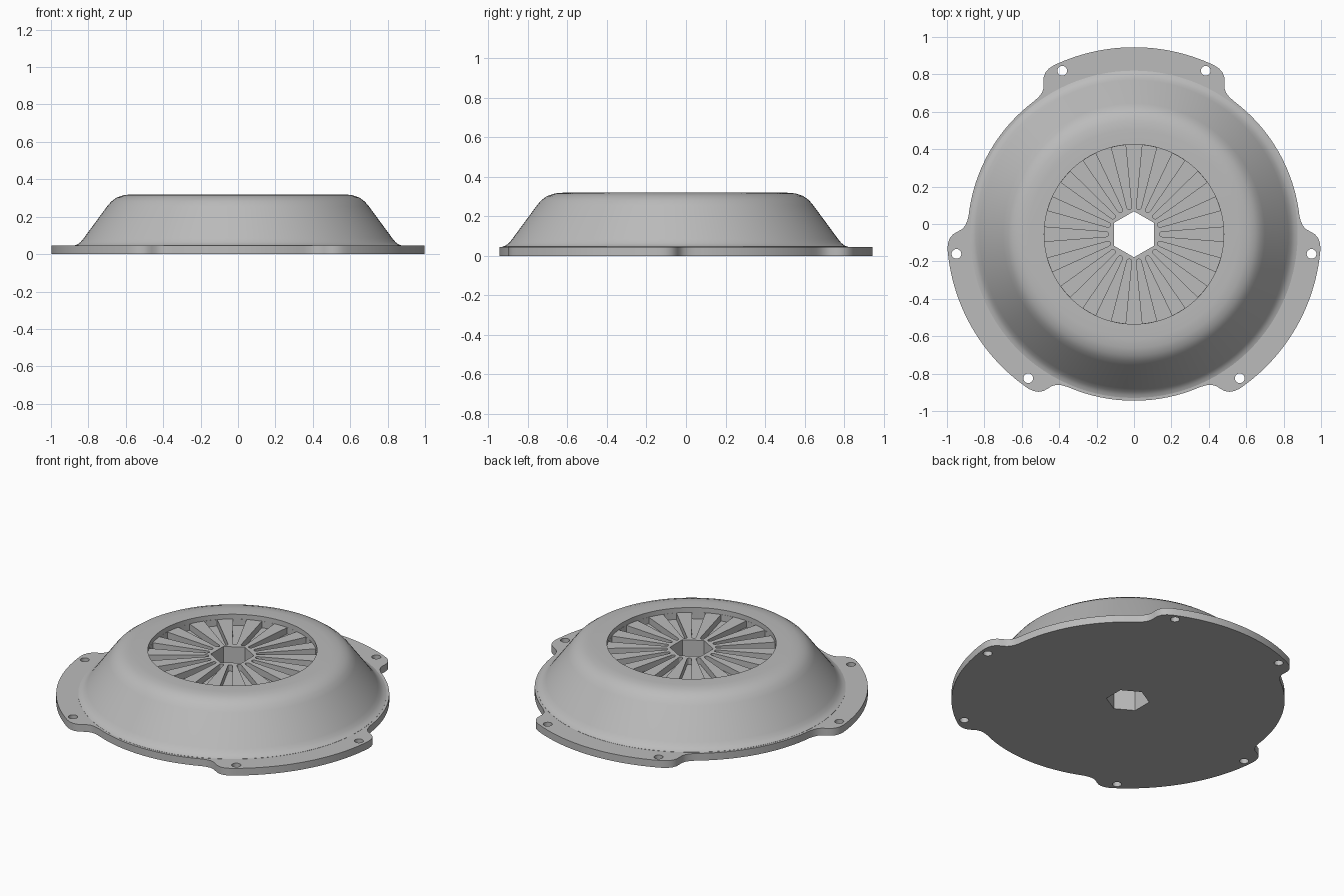
import bpy, bmesh, math
from math import sin, cos, radians, pi
from mathutils import Matrix

cube = bpy.data.objects.get("Cube")
if cube:
    bpy.data.objects.remove(cube, do_unlink=True)

CY = -0.055          # axis of the round parts
THICK = 0.045        # flange thickness
TOP, FINGER, SLOT = 0.32, 0.29, 0.25
RECESS_R = 0.48

steel = bpy.data.materials.new("light grey steel")
steel.use_nodes = True
colour = (0.5, 0.5, 0.5, 1)
steel.diffuse_color = colour
steel.node_tree.nodes["Principled BSDF"].inputs["Base Color"].default_value = colour


def polar(r, deg):
    return (r * cos(radians(deg)), r * sin(radians(deg)))


def prism(bm, outline, z0, z1):
    """Extrude a counter-clockwise outline between two heights."""
    face = bm.faces.new([bm.verts.new((x, y, z0)) for x, y in outline])
    ext = bmesh.ops.extrude_face_region(bm, geom=[face], use_keep_orig=True)
    verts = [g for g in ext["geom"] if isinstance(g, bmesh.types.BMVert)]
    bmesh.ops.translate(bm, verts=verts, vec=(0, 0, z1 - z0))


def finish(bm, name):
    bmesh.ops.recalc_face_normals(bm, faces=bm.faces)
    bmesh.ops.translate(bm, verts=bm.verts, vec=(0, CY, 0))
    mesh = bpy.data.meshes.new(name)
    bm.to_mesh(mesh)
    bm.free()
    mesh.materials.append(steel)
    ob = bpy.data.objects.new(name, mesh)
    bpy.context.collection.objects.link(ob)
    return ob


def combine(target, other, operation):
    mod = target.modifiers.new(operation.lower(), "BOOLEAN")
    mod.object, mod.operation, mod.solver = other, operation, "EXACT"
    bpy.context.view_layer.objects.active = target
    bpy.ops.object.modifier_apply(modifier=mod.name)
    bpy.data.objects.remove(other, do_unlink=True)


# Flange: three raised lobes with rounded corners and concave shoulders
shoulder = [(25.5, 1.0), (27.2, 0.996), (28.8, 0.985), (30, 0.967), (30.8, 0.945),
            (31.6, 0.922), (32.8, 0.905), (34.4, 0.895), (36.5, 0.89)]
half = [(a, 1.0) for a in range(0, 25, 2)] + shoulder
half += [(a, 0.89) for a in range(39, 60, 3)]
lobe = [(-a, r) for a, r in reversed(half[1:])] + half + [(60, 0.89)]
outline = [polar(r, centre + a) for centre in (90, 210, 330) for a, r in lobe]
bm = bmesh.new()
prism(bm, outline, 0, THICK)
cover = finish(bm, "pressure_cover")

# Dome: revolved profile with a shallow round recess in its crown
profile = [(0, 0.02), (0.875, 0.02), (0.875, 0.046), (0.86, 0.051), (0.842, 0.064),
           (0.825, 0.085), (0.70, 0.255), (0.678, 0.281), (0.648, 0.303), (0.608, 0.316),
           (0.56, TOP), (RECESS_R, TOP), (RECESS_R, FINGER), (0, FINGER)]
bm = bmesh.new()
verts = [bm.verts.new((r, 0, z)) for r, z in profile]
edges = [bm.edges.new(pair) for pair in zip(verts, verts[1:])]
bmesh.ops.spin(bm, geom=verts + edges, cent=(0, 0, 0), axis=(0, 0, 1),
               angle=2 * pi, steps=108, use_duplicate=False)
bmesh.ops.remove_doubles(bm, verts=bm.verts, dist=0.0005)
combine(cover, finish(bm, "dome"), "UNION")

# Cutter: hexagonal bore, bolt holes and the slots between the spring fingers
bm = bmesh.new()
prism(bm, [polar(0.123, 30 + 60 * i) for i in range(6)], -0.1, 0.5)
for centre in (90, 210, 330):
    for side in (-23.7, 23.7):
        hx, hy = polar(0.955, centre + side)
        bmesh.ops.create_cone(bm, cap_ends=True, segments=24, radius1=0.026, radius2=0.026,
                              depth=0.4, matrix=Matrix.Translation((hx, hy, 0)))
inner_r, inner_w, outer_a = 0.148, 0.013, 4.6
slot = [polar(RECESS_R - 0.001, a * outer_a / 2) for a in (-2, -1, 0, 1, 2)]
for a in range(90, 271, 30):
    x, y = polar(inner_w, a)
    slot.append((inner_r + x, y))
for i in range(18):
    c, s = polar(1, 20 * i)
    prism(bm, [(x * c - y * s, x * s + y * c) for x, y in slot], SLOT, FINGER + 0.01)
combine(cover, finish(bm, "cutter"), "DIFFERENCE")

# Smooth the curved walls and keep the machined edges crisp
bpy.ops.object.select_all(action="DESELECT")
cover.select_set(True)
bpy.context.view_layer.objects.active = cover
bpy.ops.object.shade_smooth_by_angle(angle=radians(28))
